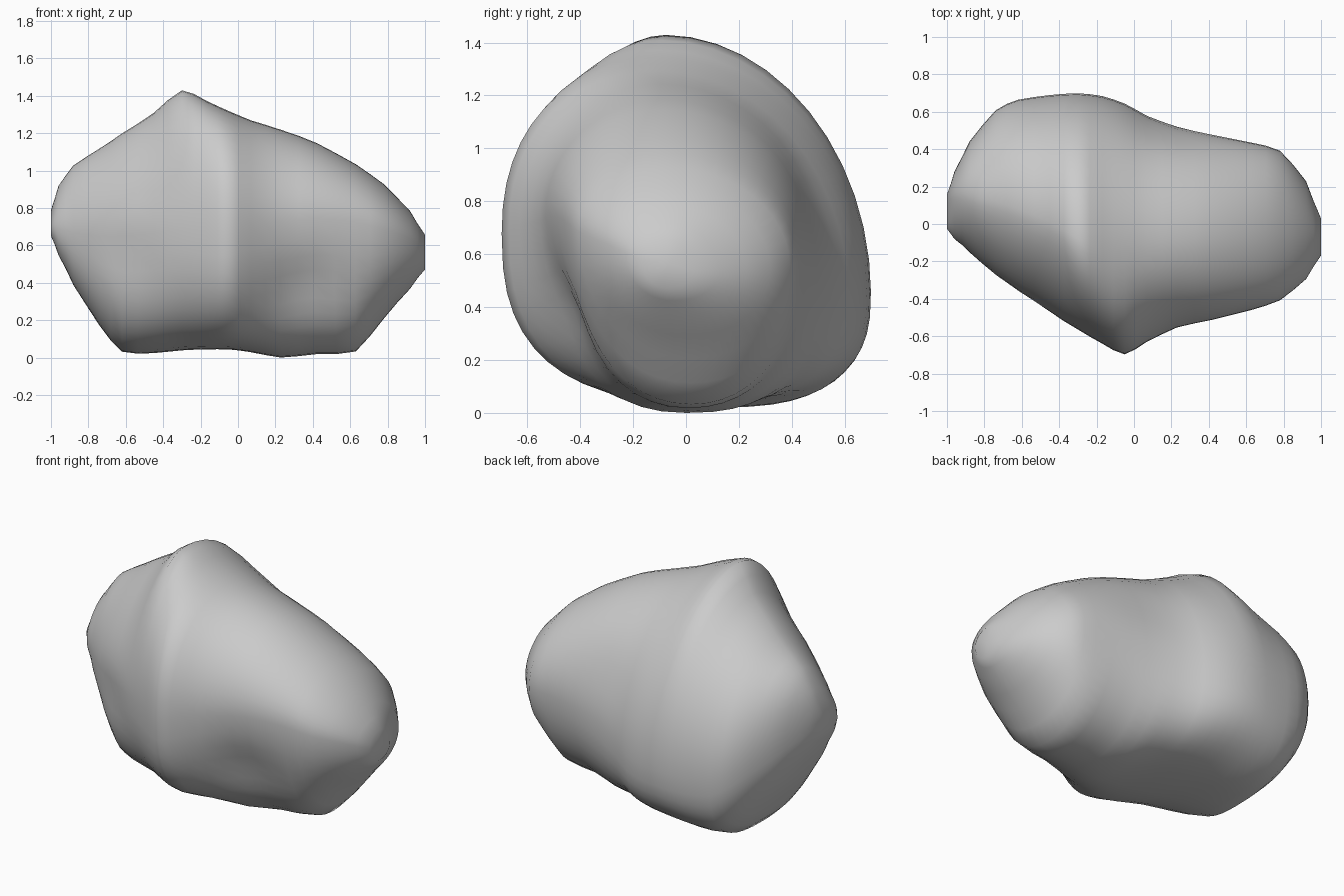
import bpy, bmesh, math
from mathutils import Vector

if "Cube" in bpy.data.objects:
    bpy.data.objects.remove(bpy.data.objects["Cube"])

# Cross-sections along x: x, front (y, z), back (y, z), top (y, z), bottom (y, z)
SECTIONS = [
    (-1.00, -.03, .70, .16, .74, .12, .79, .06, .65),
    (-.96, -.08, .69, .28, .70, .15, .92, .08, .55),
    (-.88, -.15, .67, .44, .64, .15, 1.03, .10, .39),
    (-.74, -.285, .65, .61, .54, .12, 1.12, .12, .17),
    (-.62, -.375, .65, .665, .48, .08, 1.20, .12, .03),
    (-.45, -.475, .67, .69, .46, .01, 1.31, .10, .025),
    (-.30, -.565, .69, .70, .46, -.08, 1.435, .08, .04),
    (-.17, -.64, .68, .685, .46, -.11, 1.375, .06, .045),
    (-.05, -.70, .68, .645, .47, -.11, 1.32, .05, .045),
    (.07, -.63, .71, .58, .51, -.10, 1.27, .00, .03),
    (.23, -.555, .73, .525, .56, -.09, 1.22, .00, .00),
    (.42, -.515, .75, .48, .58, -.08, 1.15, .00, .02),
    (.63, -.46, .73, .435, .58, -.07, 1.035, .02, .03),
    (.78, -.41, .69, .395, .56, -.06, .93, .02, .21),
    (.92, -.295, .64, .23, .54, -.06, .785, -.02, .37),
    (1.00, -.17, .58, .03, .54, -.07, .66, -.07, .47),
]
SIDES = 48
# Shallow hollows: centre, radius, depth
DENTS = [
    ((.36, -.46, .36), .22, .06),
    ((-.60, -.34, .54), .18, .03),
    ((.22, .50, .80), .22, .02),
]


def blend(x, left, right, mid=.25, width=.2):
    """Smooth change from the left value to the right value."""
    return left + (right - left) * (.5 + .5 * math.tanh((x - mid) / width))


def powers(x):
    """Squareness of each quarter: back top, front top, front bottom, back bottom."""
    ridge = math.exp(-((x + .10) / .17) ** 2)
    return (blend(x, 1.95, 1.95), blend(x, 1.75, 2.0, -.1) + .35 * ridge,
            blend(x, 2.4, 2.1) + .25 * ridge, blend(x, 2.8, 2.1))


def ring(s):
    x, yf, zf, yb, zb, yt, zt, yd, zd = s
    front, back, top, bottom = (Vector(p) for p in ((yf, zf), (yb, zb), (yt, zt), (yd, zd)))
    quarters = ((back, top), (top, front), (front, bottom), (bottom, back))
    pts = []
    for q, (a, b) in enumerate(quarters):
        # centre of each superellipse quarter
        c = Vector((b.x, a.y)) if q % 2 == 0 else Vector((a.x, b.y))
        e = 2 / powers(x)[q]
        for i in range(SIDES // 4):
            t = math.pi / 2 * i / (SIDES // 4)
            p = c + (a - c) * math.cos(t) ** e + (b - c) * math.sin(t) ** e
            pts.append(Vector((x, p.x, p.y)))
    return pts


def dent(p):
    out = Vector((p.x * .3, p.y, p.z - .7)).normalized()
    for centre, radius, depth in DENTS:
        d = (p - Vector(centre)).length / radius
        p = p - out * depth * math.exp(-d * d)
    return p


# Add one softened section between each pair
rows = []
for i, s in enumerate(SECTIONS[:-1]):
    n = SECTIONS[i + 1]
    a, b = SECTIONS[max(i - 1, 0)], SECTIONS[min(i + 2, len(SECTIONS) - 1)]
    rows.append(s)
    rows.append(tuple((s[k] + n[k]) / 2 if k == 0 else
                      (s[k] + n[k]) * .54 - (a[k] + b[k]) * .04 for k in range(9)))
rows.append(SECTIONS[-1])

# Boulder
bm = bmesh.new()
rings = [[bm.verts.new(dent(p)) for p in ring(s)] for s in rows]
for r0, r1 in zip(rings, rings[1:]):
    for i in range(SIDES):
        j = (i + 1) % SIDES
        bm.faces.new((r0[i], r0[j], r1[j], r1[i]))
for r in (rings[0], rings[-1]):
    mid = bm.verts.new(sum((v.co for v in r), Vector()) / SIDES)
    for i in range(SIDES):
        bm.faces.new((r[i], r[(i + 1) % SIDES], mid))
bmesh.ops.smooth_vert(bm, verts=bm.verts, factor=.2, use_axis_x=False,
                      use_axis_y=True, use_axis_z=True)
bmesh.ops.recalc_face_normals(bm, faces=bm.faces)
low = min(v.co.z for v in bm.verts)
for v in bm.verts:
    v.co.z -= low
mesh = bpy.data.meshes.new("boulder")
bm.to_mesh(mesh)
bm.free()
mesh.polygons.foreach_set("use_smooth", [True] * len(mesh.polygons))
rock = bpy.data.objects.new("boulder", mesh)
bpy.context.collection.objects.link(rock)
